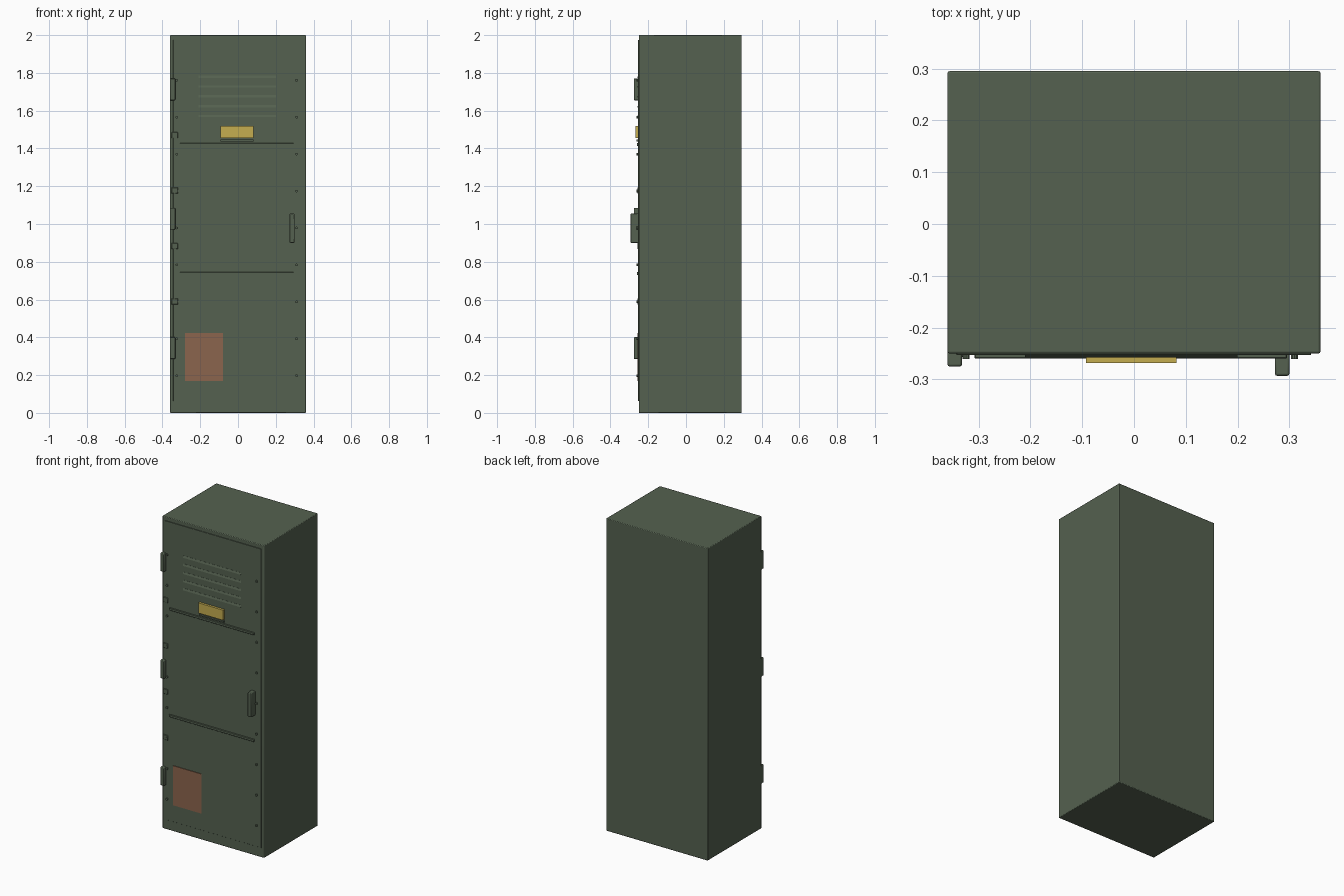
import bpy

cube = bpy.data.objects.get("Cube")
if cube:
    bpy.data.objects.remove(cube, do_unlink=True)


def material(name, rgb):
    m = bpy.data.materials.new(name)
    m.use_nodes = True
    color = (*rgb, 1)
    m.diffuse_color = color
    m.node_tree.nodes["Principled BSDF"].inputs["Base Color"].default_value = color
    return m


green = material("olive green paint", (0.09, 0.12, 0.08))
yellow = material("brass yellow", (0.56, 0.42, 0.08))
rust = material("rust brown", (0.26, 0.13, 0.075))


def box(name, x, y, z, mat=green, bevel=0.0, segments=1):
    """Box spanning the given (low, high) ranges."""
    bpy.ops.mesh.primitive_cube_add(size=1, location=[sum(r) / 2 for r in (x, y, z)])
    o = bpy.context.object
    o.name = name
    o.scale = [r[1] - r[0] for r in (x, y, z)]
    bpy.ops.object.transform_apply(location=False, rotation=False, scale=True)
    o.data.materials.append(mat)
    if bevel:
        b = o.modifiers.new("soft edges", "BEVEL")
        b.width, b.segments = bevel, segments
        bpy.ops.object.shade_smooth_by_angle()
    return o


FRONT = -0.25

# Cabinet shell and door skin
box("cabinet", (-0.36, 0.36), (FRONT, 0.295), (0, 2), bevel=0.004, segments=2)
box("door", (-0.343, 0.342), (FRONT - 0.003, FRONT + 0.01), (0.062, 1.975), bevel=0.001)
SKIN = FRONT - 0.003

# Vent louvers, each a slat tilted outwards at the bottom
for i in range(5):
    z = 1.572 + 0.052 * i
    slat = box(f"louver_{i + 1}", (-0.21, 0.2), (SKIN - 0.005, SKIN + 0.004), (z - 0.006, z + 0.006))
    for v in slat.data.vertices:
        if v.co.z > 0 and v.co.y < 0:
            v.co.y += 0.004

# Horizontal stiffening ribs
for name, z in (("upper_rib", 1.42), ("lower_rib", 0.737)):
    box(name, (-0.308, 0.295), (-0.26, FRONT), (z - 0.008, z + 0.008), bevel=0.002)

# Name plate with its lower lip
box("name_plate", (-0.093, 0.082), (-0.268, FRONT), (1.455, 1.52), yellow)
box("name_plate_lip", (-0.093, 0.082), (-0.262, FRONT), (1.438, 1.448))

# Rust patch
box("rust_patch", (-0.28, -0.08), (-0.257, FRONT), (0.17, 0.423), rust)

# Hinges
for i, z in enumerate((0.343, 1.028, 1.713)):
    box(f"hinge_{i + 1}", (-0.36, -0.332), (-0.275, FRONT + 0.01), (z - 0.058, z + 0.058),
        bevel=0.004, segments=2)

# Door pull
box("handle", (0.272, 0.3), (-0.293, FRONT), (0.9, 1.055), bevel=0.004, segments=2)

# Small clips on the hinge side
for i, z in enumerate((0.59, 0.883, 1.177, 1.47)):
    box(f"clip_{i + 1}", (-0.352, -0.318), (-0.257, FRONT), (z - 0.016, z + 0.016), bevel=0.002)

# Rivets down both door edges
for side, x in (("right", -0.324), ("left", 0.31)):
    for i in range(9):
        bpy.ops.mesh.primitive_cylinder_add(vertices=10, radius=0.007, depth=0.012,
                                            location=(x, SKIN - 0.002, 0.197 + 0.1955 * i),
                                            rotation=(1.5708, 0, 0))
        rivet = bpy.context.object
        rivet.name = f"{side}_rivet_{i + 1}"
        rivet.data.materials.append(green)
        bpy.ops.object.shade_smooth_by_angle()
